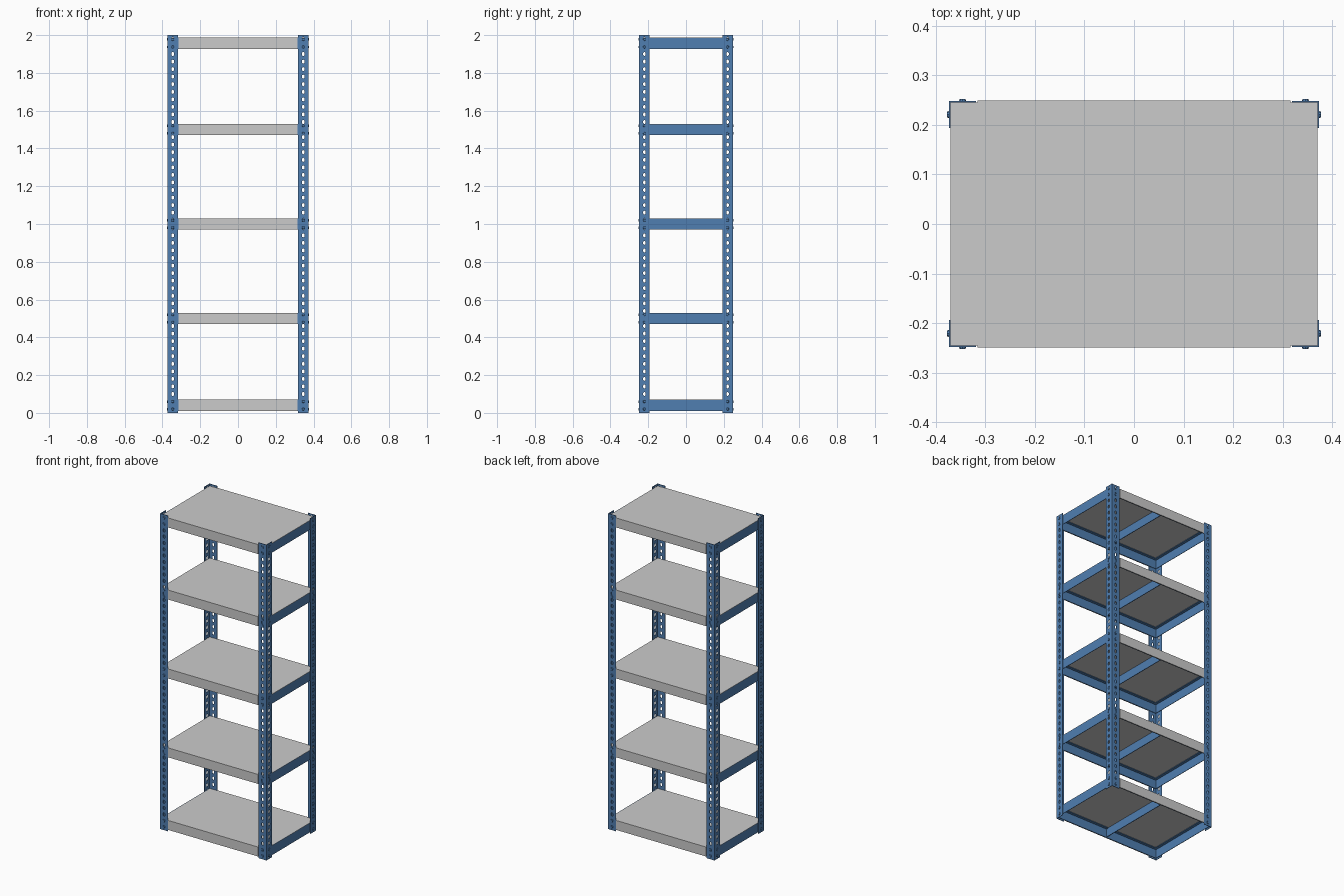
import bpy, bmesh, math
from mathutils import Matrix

if "Cube" in bpy.data.objects:
    bpy.data.objects.remove(bpy.data.objects["Cube"])

HX, HY, H = 0.373, 0.248, 2.0      # outer half sizes and height
W, T = 0.055, 0.003                # post flange width, sheet thickness
SHELVES = [0.04, 0.5, 1.0, 1.5, 1.957]
SH = 0.03                          # half height of a shelf

blue = bpy.data.materials.new("blue_steel")
blue.diffuse_color = (0.08, 0.21, 0.44, 1)
blue.use_nodes = True
blue.node_tree.nodes["Principled BSDF"].inputs["Base Color"].default_value = blue.diffuse_color


def finish(name, bm, mat=None):
    me = bpy.data.meshes.new(name)
    bm.to_mesh(me)
    bm.free()
    ob = bpy.data.objects.new(name, me)
    bpy.context.collection.objects.link(ob)
    if mat:
        me.materials.append(mat)
    return ob


def mirror_xy(ob):
    m = ob.modifiers.new("mirror", 'MIRROR')
    m.use_axis = (True, True, False)
    m.use_mirror_merge = False


def box(bm, x0, x1, y0, y1, z0, z1):
    mat = Matrix.Translation(((x0 + x1) / 2, (y0 + y1) / 2, (z0 + z1) / 2))
    bmesh.ops.create_cube(bm, size=1, matrix=mat @ Matrix.Diagonal((x1 - x0, y1 - y0, z1 - z0, 1)))


# Slotted angle posts: each cell is a ring of quads around a slot
def post_point(s, z):
    if s < 0:
        return (-HX, -HY - s, z)
    return (-HX + s, -HY, z)


bm = bmesh.new()
N = 50
p = H / N
ring = [(1, 0), (1, 1), (0, 1), (-1, 1), (-1, 0), (-1, -1), (0, -1), (1, -1)]
for side in (-1, 1):
    for i in range(N):
        cs, cz = side * W / 2, (i + 0.5) * p
        outer = [bm.verts.new(post_point(cs + a * W / 2, cz + b * p / 2)) for a, b in ring]
        inner = []
        for a, b in ring:
            ka, kb = (0.85, 0.7) if a and b else (1, 1)
            inner.append(bm.verts.new(post_point(cs + a * ka * 0.0065, cz + b * kb * 0.011)))
        for k in range(8):
            j = (k + 1) % 8
            bm.faces.new((outer[k], outer[j], inner[j], inner[k]))
bmesh.ops.remove_doubles(bm, verts=bm.verts, dist=1e-5)
posts = finish("corner_posts", bm, blue)
sol = posts.modifiers.new("thickness", 'SOLIDIFY')
sol.thickness, sol.offset, sol.use_even_offset = T, -1, True
mirror_xy(posts)

ix, iy = HX - T, HY - T            # inside faces of the posts
for n, zc in enumerate(SHELVES, 1):
    z0, z1 = zc - SH, zc + SH

    # Grey shelf pan: top sheet with front and back skirts
    bm = bmesh.new()
    box(bm, -ix, ix, -iy, iy, z1 - 0.002, z1)
    for s in (-1, 1):
        ya, yb = sorted((s * iy, s * (HY + 0.001)))
        box(bm, -0.315, 0.315, ya, yb, z0, z1)
    finish(f"shelf_panel_{n}", bm)

    # Blue frame: angle beams on four sides and a middle brace
    bm = bmesh.new()
    zt = z1 - 0.002
    for s in (-1, 1):
        ya, yb = sorted((s * iy, s * (iy - T)))
        box(bm, -ix, ix, ya, yb, z0, zt)
        ya, yb = sorted((s * (iy - T), s * (iy - 0.02)))
        box(bm, -ix, ix, ya, yb, zt - 0.003, zt)
        xa, xb = sorted((s * ix, s * (ix - T)))
        box(bm, xa, xb, -iy, iy, z0, z1)
        xa, xb = sorted((s * (ix - T), s * (ix - 0.02)))
        box(bm, xa, xb, -iy, iy, zt - 0.003, zt)
    box(bm, -0.002, 0.002, -iy + T, iy - T, z0 + 0.004, zt)
    box(bm, -0.02, 0.002, -iy + T, iy - T, zt - 0.003, zt)
    finish(f"shelf_frame_{n}", bm, blue)

# Bolt heads: two on each post flange at every shelf
bm = bmesh.new()
for zc in SHELVES:
    for dz in (-0.02, 0.02):
        front = Matrix.Translation((-HX + W / 2, -HY, zc + dz)) @ Matrix.Rotation(math.pi / 2, 4, 'X')
        side = Matrix.Translation((-HX, -HY + W / 2, zc + dz)) @ Matrix.Rotation(-math.pi / 2, 4, 'Y')
        for m in (front, side):
            bmesh.ops.create_cone(bm, cap_ends=True, segments=8, radius1=0.008,
                                  radius2=0.006, depth=0.007, matrix=m)
bolts = finish("bolt_heads", bm, blue)
mirror_xy(bolts)
